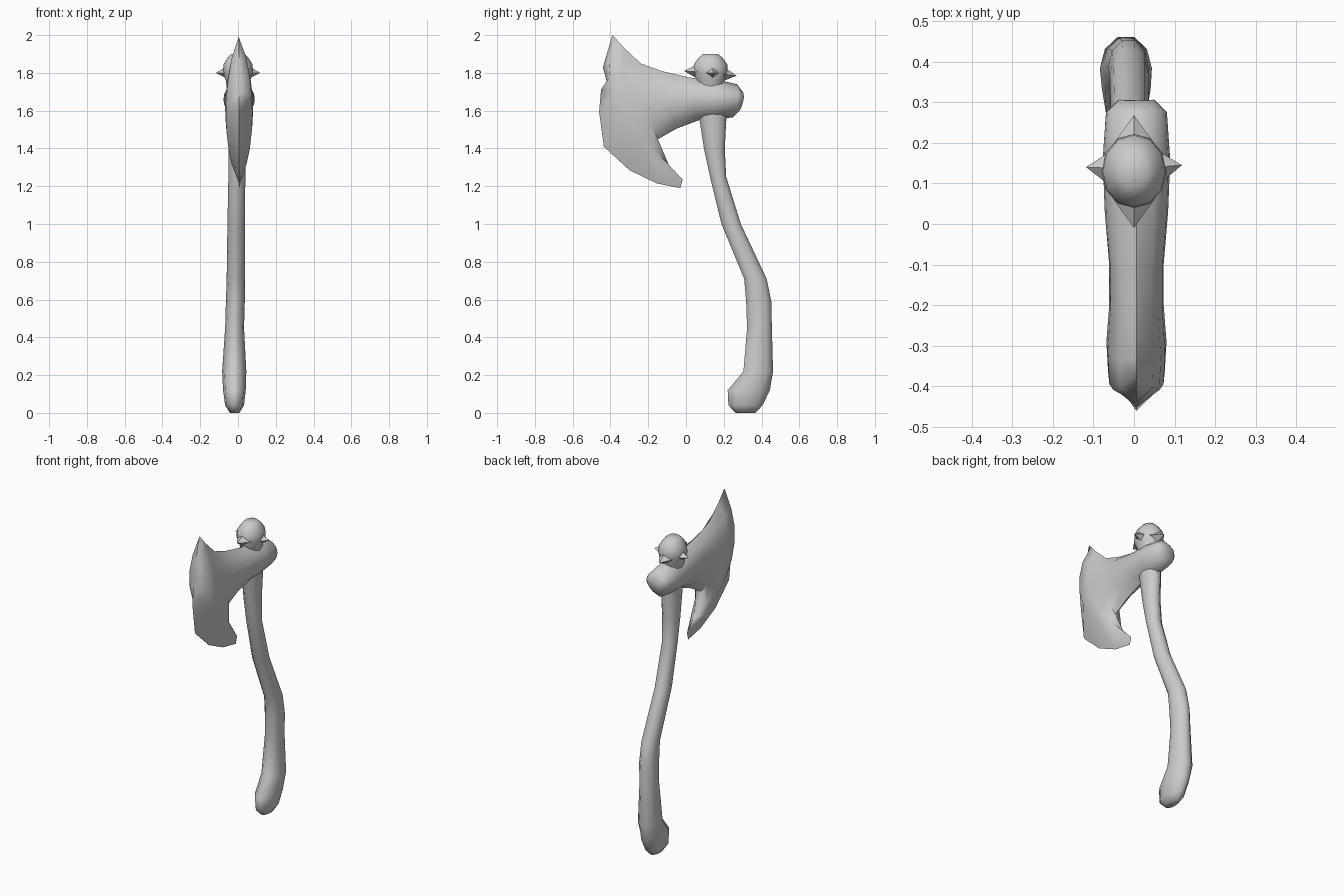
import bpy, bmesh, math
from mathutils import Vector

cube = bpy.data.objects.get("Cube")
if cube:
    bpy.data.objects.remove(cube)

grey = bpy.data.materials.new("plain grey")
grey.use_nodes = True
colour = (0.6, 0.6, 0.6, 1)
grey.diffuse_color = colour
grey.node_tree.nodes["Principled BSDF"].inputs["Base Color"].default_value = colour


def loft(name, rings, cap_end=True, angle=60):
    """Skin a list of equal closed rings into one smooth object."""
    bm = bmesh.new()
    rows = [[bm.verts.new(p) for p in ring] for ring in rings]
    n = len(rows[0])
    for a, b in zip(rows, rows[1:]):
        for i in range(n):
            j = (i + 1) % n
            bm.faces.new((a[i], a[j], b[j], b[i]))
    bm.faces.new(rows[0])
    if cap_end:
        bm.faces.new(rows[-1])
    bmesh.ops.remove_doubles(bm, verts=bm.verts, dist=0.0005)
    bmesh.ops.recalc_face_normals(bm, faces=bm.faces)
    mesh = bpy.data.meshes.new(name)
    bm.to_mesh(mesh)
    bm.free()
    mesh.materials.append(grey)
    obj = bpy.data.objects.new(name, mesh)
    bpy.context.collection.objects.link(obj)
    bpy.ops.object.select_all(action="DESELECT")
    obj.select_set(True)
    bpy.context.view_layer.objects.active = obj
    bpy.ops.object.shade_smooth_by_angle(angle=math.radians(angle))
    return obj


def ellipse(x, y, z, rx, ry, n=10):
    steps = [math.tau * i / n for i in range(n)]
    return [(x + rx * math.cos(a), y + ry * math.sin(a), z) for a in steps]


# Curved handle: front y, back y, height, half width, centre x
handle = [
    (0.26, 0.37, 0.00, 0.025, -0.018),
    (0.22, 0.41, 0.04, 0.050, -0.018),
    (0.215, 0.45, 0.12, 0.060, -0.019),
    (0.30, 0.465, 0.22, 0.064, -0.020),
    (0.32, 0.458, 0.45, 0.050, -0.018),
    (0.315, 0.455, 0.59, 0.050, -0.014),
    (0.305, 0.43, 0.71, 0.048, -0.012),
    (0.185, 0.293, 1.00, 0.046, -0.010),
    (0.125, 0.215, 1.25, 0.045, -0.006),
    (0.092, 0.208, 1.40, 0.048, -0.003),
    (0.06, 0.22, 1.60, 0.055, 0.000),
]
loft("handle", [ellipse(x, (f + b) / 2, z, w, (b - f) / 2) for f, b, z, w, x in handle])

# Axe head: top, middle and bottom of each section as (y, z), then half thickness
sections = [
    ((0.30, 1.70), (0.305, 1.66), (0.285, 1.60), 0.045),
    ((0.27, 1.74), (0.275, 1.66), (0.25, 1.565), 0.075),
    ((0.16, 1.765), (0.16, 1.66), (0.17, 1.555), 0.083),
    ((0.02, 1.775), (0.03, 1.66), (0.07, 1.55), 0.078),
    ((-0.13, 1.81), (-0.10, 1.65), (-0.05, 1.505), 0.067),
    ((-0.24, 1.85), (-0.20, 1.64), (-0.155, 1.445), 0.067),
    ((-0.33, 1.935), (-0.29, 1.61), (-0.09, 1.31), 0.074),
    ((-0.375, 1.985), (-0.36, 1.58), (-0.018, 1.235), 0.070),
]
cutting_edge = [(-0.39, 2.0), (-0.44, 1.83), (-0.42, 1.755), (-0.45, 1.71),
                (-0.46, 1.595), (-0.435, 1.41), (-0.30, 1.285),
                (-0.155, 1.215), (-0.03, 1.19)]
count = len(cutting_edge)


def head_ring(points, half):
    """Mirror a line of (y, z) points into a rounded closed section."""
    left, right = [], []
    for i, (y, z) in enumerate(points):
        thick = half * max(0.0, math.sin(math.pi * i / (count - 1))) ** 0.6
        left.append((0.006 + thick, y, z))
        right.append((0.006 - thick, y, z))
    return left + right[-2:0:-1]


def bow(top, mid, low):
    """Sample the parabola through three points."""
    a, b, c = Vector(top), Vector(mid), Vector(low)
    line = []
    for i in range(count):
        t = i / (count - 1)
        line.append(a * (2 * t - 1) * (t - 1) + b * 4 * t * (1 - t) + c * t * (2 * t - 1))
    return line


rings = [head_ring(bow(a, b, c), half) for a, b, c, half in sections]
rings.append(head_ring(cutting_edge, 0))
loft("axe_head", rings, cap_end=False)

# Rounded knob on top of the head
knob = [(1.70, 0.055), (1.76, 0.065), (1.80, 0.08), (1.845, 0.077), (1.88, 0.055), (1.90, 0.035)]
loft("top_knob", [ellipse(0, 0.13, z, r, r * 1.15, 12) for z, r in knob])

# Four short spikes around the knob
centre = Vector((0, 0.135, 1.80))
spikes = {
    "left_spike": (0.118, 0.145, 1.80),
    "right_spike": (-0.118, 0.14, 1.80),
    "front_spike": (0, -0.01, 1.81),
    "back_spike": (0, 0.268, 1.785),
}
for name, tip in spikes.items():
    tip = Vector(tip)
    out = (tip - centre).normalized()
    side = out.cross(Vector((0, 0, 1))).normalized()
    base = tip - out * 0.07
    corners = (side * 0.05, Vector((0, 0, 0.04)), side * -0.05, Vector((0, 0, -0.035)))
    loft(name, [[base + c for c in corners], [tip] * 4], cap_end=False, angle=30)
